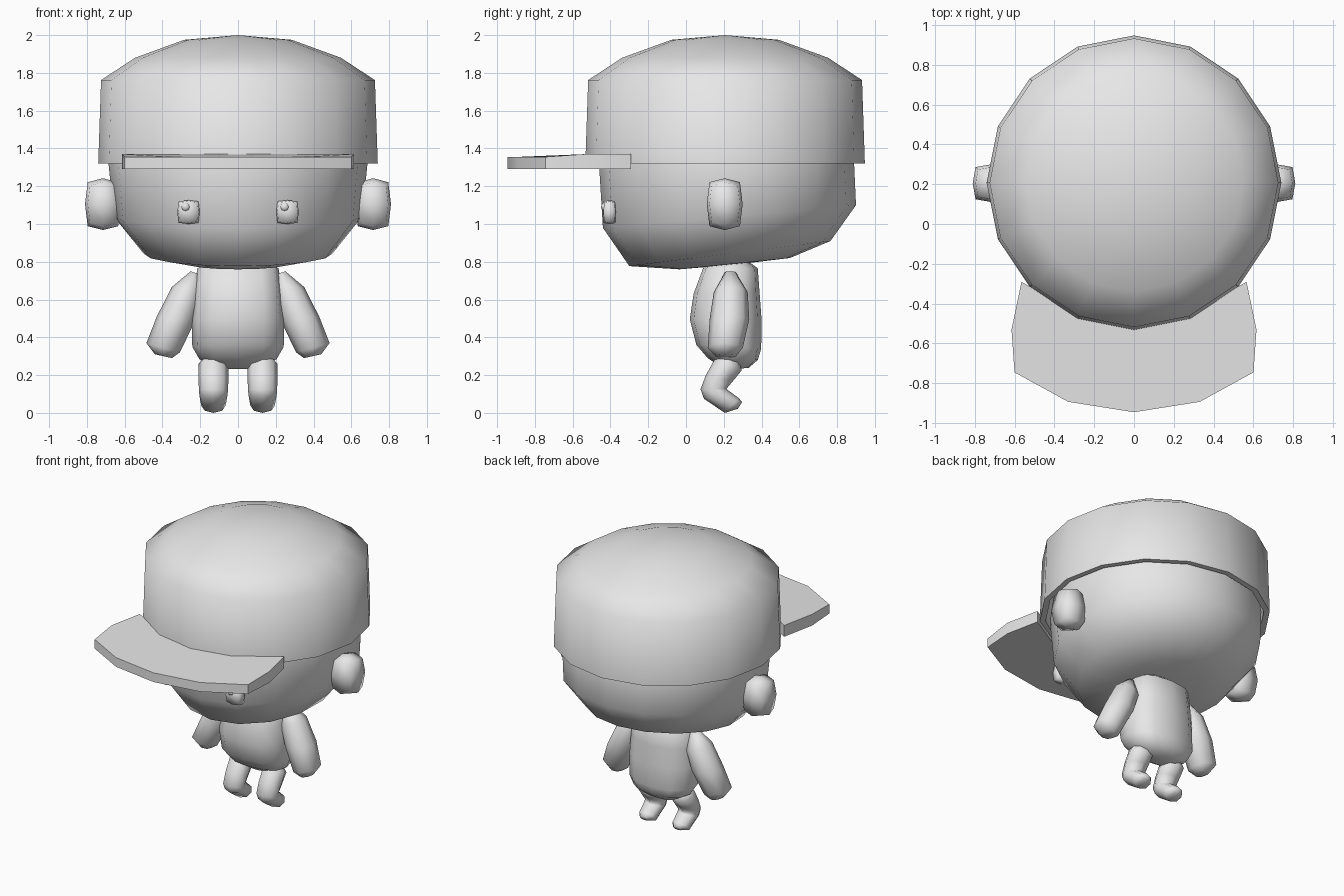
import bpy
import bmesh
import math
from mathutils import Vector

cube = bpy.data.objects.get("Cube")
if cube:
    bpy.data.objects.remove(cube, do_unlink=True)

grey = bpy.data.materials.new("plain_grey")
grey.use_nodes = True
grey.diffuse_color = (0.8, 0.8, 0.8, 1)
grey.node_tree.nodes["Principled BSDF"].inputs["Base Color"].default_value = (0.8, 0.8, 0.8, 1)


def finish(bm, name, angle=75):
    """Turn a bmesh into a shaded, coloured object."""
    bmesh.ops.remove_doubles(bm, verts=bm.verts, dist=0.0005)
    bmesh.ops.recalc_face_normals(bm, faces=bm.faces)
    mesh = bpy.data.meshes.new(name)
    bm.to_mesh(mesh)
    bm.free()
    mesh.materials.append(grey)
    ob = bpy.data.objects.new(name, mesh)
    bpy.context.collection.objects.link(ob)
    bpy.ops.object.select_all(action='DESELECT')
    ob.select_set(True)
    bpy.context.view_layer.objects.active = ob
    bpy.ops.object.shade_smooth_by_angle(angle=math.radians(angle))
    return ob


def loft(name, sections, sides, power=1.0):
    """Skin oval rings; each is two opposite points and a half-width vector."""
    bm = bmesh.new()
    rings = []
    for p, q, wide in sections:
        p, q, wide = Vector(p), Vector(q), Vector(wide)
        ring = []
        for i in range(sides):
            a = math.tau * i / sides
            c, s = (math.copysign(abs(t) ** power, t) for t in (math.cos(a), math.sin(a)))
            ring.append(bm.verts.new((p + q) / 2 + wide * c + (q - p) / 2 * s))
        rings.append(ring)
    for r0, r1 in zip(rings, rings[1:]):
        for i in range(sides):
            j = (i + 1) % sides
            bm.faces.new((r0[i], r0[j], r1[j], r1[i]))
    bm.faces.new(rings[0])
    bm.faces.new(rings[-1])
    return finish(bm, name)


def side_sections(rows, x=0):
    """Rows of front y, z, back y, z and half-width in x."""
    return [((x, y0, z0), (x, y1, z1), (w, 0, 0)) for y0, z0, y1, z1, w in rows]


def rounded_block(name, centre, radii, edge=0.85, corner=0.72):
    bm = bmesh.new()
    bmesh.ops.create_cube(bm, size=2)
    bmesh.ops.subdivide_edges(bm, edges=bm.edges, cuts=1, use_grid_fill=True)
    for v in bm.verts:
        outer = sum(abs(c) > 0.5 for c in v.co)
        k = (1, 1, edge, corner)[outer]
        v.co = Vector(centre) + Vector([c * k * r for c, r in zip(v.co, radii)])
    return finish(bm, name)


# Head: flat-bottomed bowl, lower at the chin, closed under the cap
loft("head", side_sections([
    (0.2, 1.86, 0.2, 1.86, 0),
    (-0.22, 1.78, 0.62, 1.78, 0.42),
    (-0.42, 1.62, 0.84, 1.62, 0.64),
    (-0.46, 1.31, 0.89, 1.32, 0.685),
    (-0.44, 0.98, 0.9, 1.1, 0.658),
    (-0.3, 0.777, 0.765, 0.91, 0.5),
    (-0.035, 0.76, 0.55, 0.82, 0.27),
    (0.26, 0.785, 0.26, 0.785, 0)]), 16)

# Cap crown: outer dome, then back up the lining
crown = [(0, 2.0), (0.285, 1.975), (0.545, 1.88), (0.725, 1.762), (0.74, 1.32),
         (0.702, 1.32), (0.685, 1.74), (0.5, 1.84), (0, 1.94)]
loft("cap_crown", side_sections([(0.207 - r, z, 0.207 + r, z, r) for r, z in crown]), 16)

# Cap brim: curved plate
half = [(0, -0.945), (0.33, -0.893), (0.6, -0.745), (0.615, -0.53),
        (0.565, -0.29), (0.28, -0.455), (0, -0.5)]
outline = half + [(-x, y) for x, y in half[-2:0:-1]]
bm = bmesh.new()
plate = bm.faces.new([bm.verts.new((x, y, 1.29)) for x, y in outline])
top = bmesh.ops.extrude_face_region(bm, geom=[plate])
for v in top["geom"]:
    if isinstance(v, bmesh.types.BMVert):
        v.co.z = 1.37 - 0.015 * (v.co.y < -0.6)
finish(bm, "cap_brim", 40)

# Torso
loft("torso", side_sections([
    (0.16, 0.81, 0.32, 0.81, 0.15),
    (0.09, 0.765, 0.38, 0.765, 0.215),
    (0.04, 0.63, 0.39, 0.63, 0.235),
    (0.02, 0.495, 0.4, 0.495, 0.245),
    (0.055, 0.36, 0.398, 0.34, 0.242),
    (0.115, 0.29, 0.38, 0.28, 0.205),
    (0.2, 0.233, 0.33, 0.237, 0.11)]), 12, 0.8)

for s, side in ((1, "left"), (-1, "right")):
    # Arm: rows of inner x, z, outer x, z, half-depth and y
    arm = [(0.21, 0.735, 0.25, 0.75, 0.03, 0.235),
           (0.19, 0.61, 0.35, 0.667, 0.09, 0.237),
           (0.23, 0.48, 0.43, 0.51, 0.105, 0.23),
           (0.308, 0.32, 0.485, 0.37, 0.093, 0.208),
           (0.35, 0.29, 0.44, 0.31, 0.055, 0.21)]
    loft(side + "_arm", [((s * x0, y, z0), (s * x1, y, z1), (0, w, 0))
                         for x0, z0, x1, z1, w, y in arm], 8)

    # Leg bending forward to the ankle, foot trailing behind
    loft(side + "_leg", side_sections([
        (0.2, 0.32, 0.28, 0.28, 0.045),
        (0.155, 0.29, 0.295, 0.225, 0.08),
        (0.105, 0.2, 0.25, 0.17, 0.08),
        (0.077, 0.125, 0.215, 0.128, 0.077),
        (0.095, 0.075, 0.225, 0.118, 0.075),
        (0.205, 0.0, 0.28, 0.078, 0.065),
        (0.275, 0.022, 0.297, 0.058, 0.03)], s * 0.13), 8)

    # Ear, eye and eye highlight
    rounded_block(side + "_ear", (s * 0.715, 0.205, 1.105), (0.095, 0.095, 0.137))
    rounded_block(side + "_eye", (s * 0.262, -0.405, 1.063), (0.059, 0.035, 0.063), 0.9, 0.8)
    rounded_block(side + "_eye_highlight", (s * 0.262 - 0.015, -0.43, 1.09),
                  (0.024, 0.02, 0.024), 0.75, 0.6)
